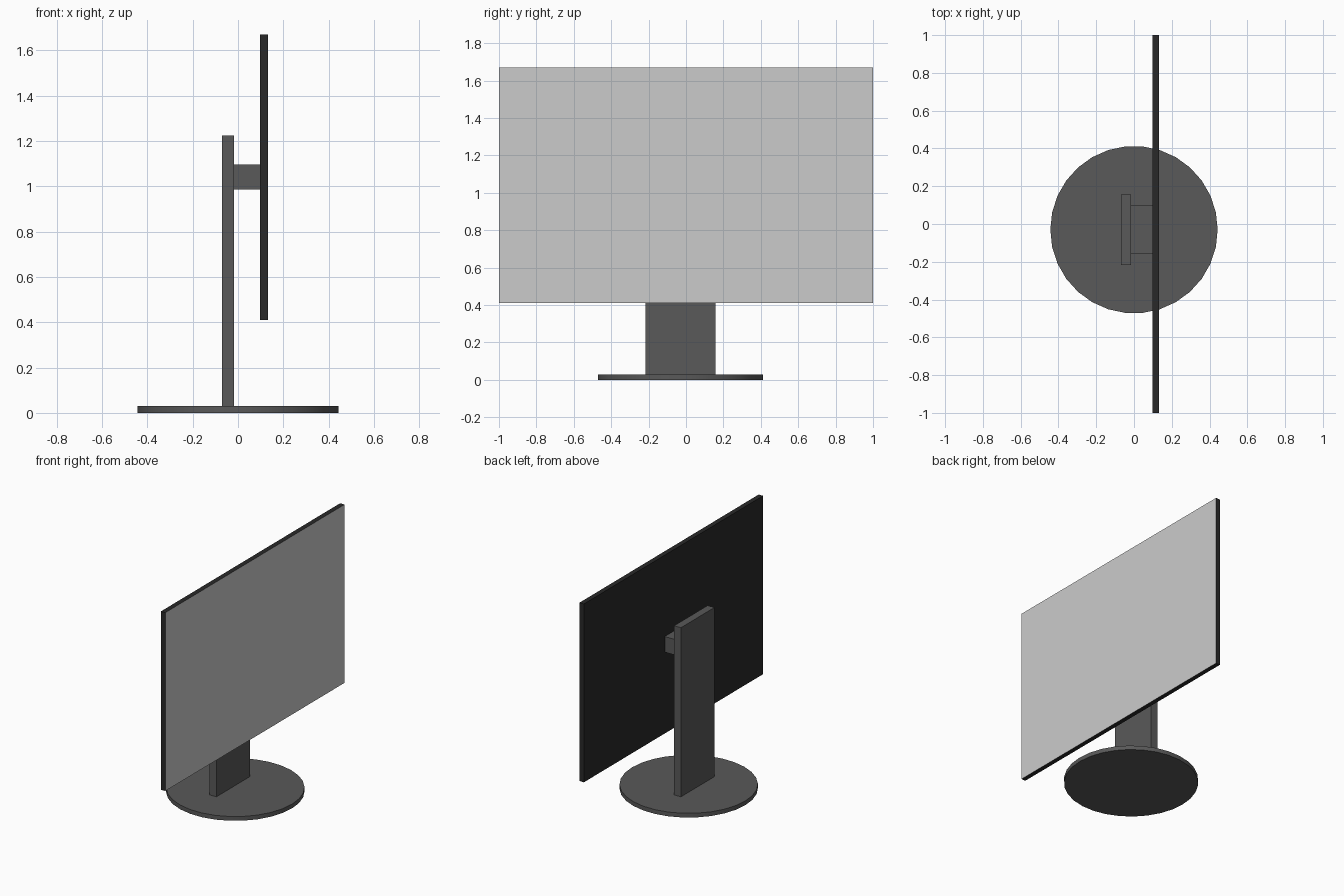
import bpy
import math

if "Cube" in bpy.data.objects:
    bpy.data.objects.remove(bpy.data.objects["Cube"])

STAND_Y = -0.03  # the stand sits slightly off the panel centre


def material(name, value):
    mat = bpy.data.materials.new(name)
    mat.diffuse_color = (value, value, value, 1)
    mat.use_nodes = True
    mat.node_tree.nodes["Principled BSDF"].inputs["Base Color"].default_value = mat.diffuse_color
    return mat


def box(name, x, y, z, mat):
    """Box from (min, max) ranges on each axis."""
    ranges = (x, y, z)
    bpy.ops.mesh.primitive_cube_add(size=1)
    obj = bpy.context.object
    obj.name = name
    for v in obj.data.vertices:
        v.co = [lo if c < 0 else hi for c, (lo, hi) in zip(v.co, ranges)]
    obj.data.materials.append(mat)
    return obj


stand_mat = material("stand_dark_grey", 0.1)
case_mat = material("case_black", 0.022)
screen_mat = material("screen_grey", 0.8)

# Round foot
bpy.ops.mesh.primitive_cylinder_add(
    vertices=30, radius=0.443, depth=0.03,
    location=(0, STAND_Y, 0.015), rotation=(0, 0, math.pi / 2))
base = bpy.context.object
base.name = "base"
base.data.materials.append(stand_mat)
bpy.ops.object.shade_smooth_by_angle(angle=math.radians(30))

# Upright and the arm that carries the panel
box("column", (-0.07, -0.017), (STAND_Y - 0.187, STAND_Y + 0.187), (0.03, 1.225), stand_mat)
box("mount_arm", (-0.017, 0.098), (STAND_Y - 0.127, STAND_Y + 0.127), (0.985, 1.095), stand_mat)

# Panel: dark case with the screen as its +x face
panel = box("display_panel", (0.098, 0.132), (-1, 1), (0.41, 1.67), case_mat)
panel.data.materials.append(screen_mat)
for face in panel.data.polygons:
    if all(panel.data.vertices[i].co.x > 0.12 for i in face.vertices):
        face.material_index = 1
